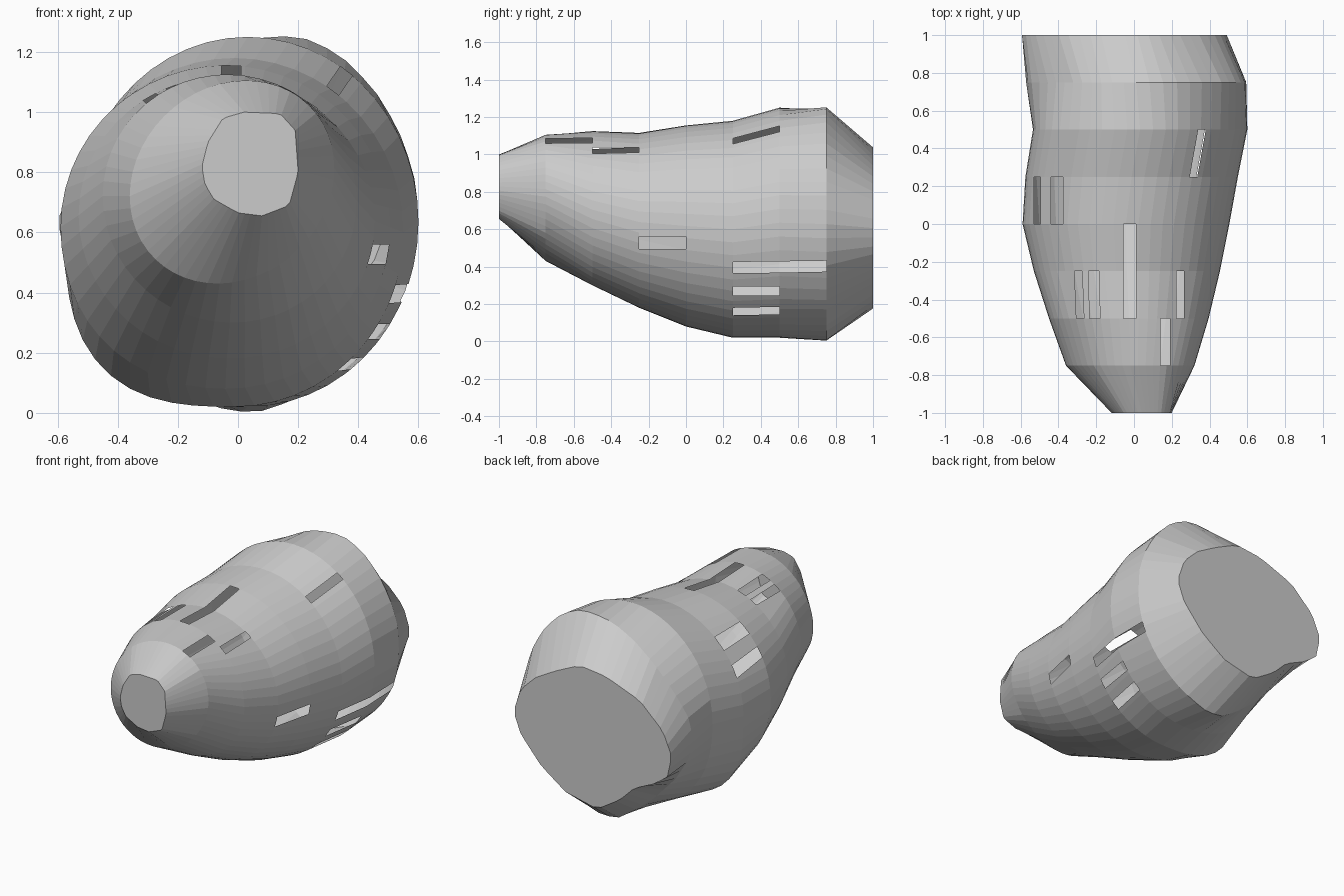
import bpy
import bmesh
from math import sin, cos, acos, asin, atan2, pi, tau

cube = bpy.data.objects.get("Cube")
if cube:
    bpy.data.objects.remove(cube)

STEP = 0.25
SIDES = 52

# Cross-sections from nose to tail: x min, x max, z min, z max, skew, lower left bulge
SECTIONS = [
    (-0.12, 0.20, 0.655, 1.00, 0.0, 0.0),
    (-0.36, 0.32, 0.43, 1.105, 0.14, 0.0),
    (-0.45, 0.395, 0.30, 1.125, -0.02, 0.0),
    (-0.53, 0.455, 0.18, 1.115, -0.02, 0.0),
    (-0.59, 0.505, 0.08, 1.155, 0.0, 0.02),
    (-0.575, 0.55, 0.02, 1.18, 0.0, 0.1),
    (-0.535, 0.60, 0.02, 1.25, 0.0, 0.04),
    (-0.575, 0.595, 0.0, 1.255, 0.0, 0.0),
    (-0.60, 0.50, 0.17, 1.04, 0.0, 0.0),
]

# Irregular sections: the faceted nose and the two dented ones at the tail (x, z)
OUTLINES = {
    0: [(0.2, 0.8), (0.19, 0.94), (0.14, 0.995), (0.02, 1.0), (-0.05, 0.98),
        (-0.1, 0.9), (-0.12, 0.82), (-0.11, 0.76), (-0.08, 0.71), (0.0, 0.665),
        (0.08, 0.655), (0.17, 0.69)],
    7: [(0.595, 0.65), (0.585, 0.8), (0.53, 0.95), (0.45, 1.08), (0.35, 1.18),
        (0.25, 1.24), (0.13, 1.255), (-0.02, 1.23), (-0.16, 1.16), (-0.3, 1.05),
        (-0.43, 0.92), (-0.54, 0.78), (-0.575, 0.65), (-0.55, 0.52), (-0.45, 0.36),
        (-0.3, 0.2), (-0.17, 0.09), (-0.05, 0.01), (0.06, 0.0), (0.18, 0.04),
        (0.3, 0.1), (0.42, 0.2), (0.5, 0.3), (0.555, 0.4), (0.59, 0.53)],
    8: [(0.5, 0.63), (0.45, 0.78), (0.35, 0.88), (0.21, 0.96), (0.04, 1.04),
        (-0.14, 1.02), (-0.38, 0.93), (-0.54, 0.78), (-0.6, 0.64), (-0.57, 0.5),
        (-0.48, 0.435), (-0.34, 0.37), (-0.24, 0.27), (-0.08, 0.17), (0.14, 0.22),
        (0.31, 0.34), (0.45, 0.5)],
}

# Window slots: first section, last section, measured axis, low, high, slant per step
SLOTS = [
    (5, 6, "x", 0.295, 0.335, 0.045), (4, 5, "x", -0.53, -0.495, 0),
    (4, 5, "x", -0.44, -0.375, 0), (2, 3, "x", -0.305, -0.265, -0.01),
    (2, 3, "x", -0.235, -0.18, -0.005), (2, 4, "x", -0.055, 0.01, 0),
    (2, 3, "x", 0.225, 0.265, 0), (1, 2, "x", 0.14, 0.19, 0),
    (3, 4, "z", 0.495, 0.56, 0), (5, 7, "z", 0.365, 0.425, 0.003),
    (5, 6, "z", 0.245, 0.295, 0), (5, 6, "z", 0.14, 0.18, 0.005),
]


def frame(index):
    """Centre and half sizes of a cross-section."""
    x0, x1, z0, z1 = SECTIONS[index][:4]
    return (x0 + x1) / 2, (z0 + z1) / 2, (x1 - x0) / 2, (z1 - z0) / 2


def slot_edges(slot, index):
    """Angles of the two long edges of a slot where it meets a cross-section."""
    first, _, axis, low, high, slant = slot
    cx, cz, rx, rz = frame(index)
    shift = slant * (index - first)
    if axis == "x":
        return [acos((v + shift - cx) / rx) for v in (high, low)]
    skew = SECTIONS[index][4]
    return [(asin((v + shift - cz) / rz) - skew) % tau for v in (low, high)]


def outline_point(index, t):
    """Point on an irregular outline at the given angle."""
    cx, cz, rx, rz = frame(index)
    keyed = sorted((atan2((z - cz) / rz, (x - cx) / rx) % tau, x, z)
                   for x, z in OUTLINES[index])
    a, x, z = keyed[-1]
    b, u, w = keyed[0]
    loop = [(a - tau, x, z)] + keyed + [(b + tau, u, w)]
    for (a, x, z), (b, u, w) in zip(loop, loop[1:]):
        if a <= t <= b:
            f = (t - a) / (b - a)
            return x + (u - x) * f, z + (w - z) * f


def section_point(index, t):
    if index in OUTLINES:
        return outline_point(index, t)
    cx, cz, rx, rz = frame(index)
    skew, bulge = SECTIONS[index][4:]
    swell = 1 + (bulge * sin(2 * t) ** 2 if pi < t < 1.5 * pi else 0)
    return cx + rx * cos(t) * swell, cz + rz * sin(t + skew) * swell


# Lengthwise edges of each strip: angle at its front, angle at its back, opens a slot
regular = [tau * i / SIDES for i in range(SIDES)]
strips = []
for i in range(len(SECTIONS) - 1):
    columns = []
    blocked = []
    for slot in SLOTS:
        if slot[0] <= i < slot[1]:
            front, back = slot_edges(slot, i), slot_edges(slot, i + 1)
            columns += [(front[0], back[0], True), (front[1], back[1], False)]
            blocked.append((min(front + back) - 0.01, max(front + back) + 0.01))
    columns += [(t, t, False) for t in regular
                if not any(lo < t < hi for lo, hi in blocked)]
    strips.append(sorted(columns) + [(tau, tau, False)])

# Rings hold the vertices of the strips on both sides
bm = bmesh.new()
rings = []
for i in range(len(SECTIONS)):
    used = set()
    if i < len(strips):
        used |= {c[0] % tau for c in strips[i]}
    if i > 0:
        used |= {c[1] % tau for c in strips[i - 1]}
    ring = {}
    for t in sorted(used):
        x, z = section_point(i, t)
        ring[t] = bm.verts.new((x, -1 + STEP * i, z))
    rings.append(ring)


def span(ring, start, end):
    """Vertices of a ring between two angles."""
    return [ring[t % tau] for t in list(ring) + [tau] if start <= t <= end]


# Hull skin, left open at the slots
for i, columns in enumerate(strips):
    for (a0, b0, is_slot), (a1, b1, _) in zip(columns, columns[1:]):
        if not is_slot:
            bm.faces.new(span(rings[i], a0, a1) + span(rings[i + 1], b0, b1)[::-1])

# Flat nose and tail ends
bm.faces.new(list(rings[0].values()))
bm.faces.new(list(rings[-1].values()))
bmesh.ops.recalc_face_normals(bm, faces=bm.faces)

mesh = bpy.data.meshes.new("hull")
bm.to_mesh(mesh)
bm.free()
hull = bpy.data.objects.new("hull", mesh)
bpy.context.collection.objects.link(hull)
